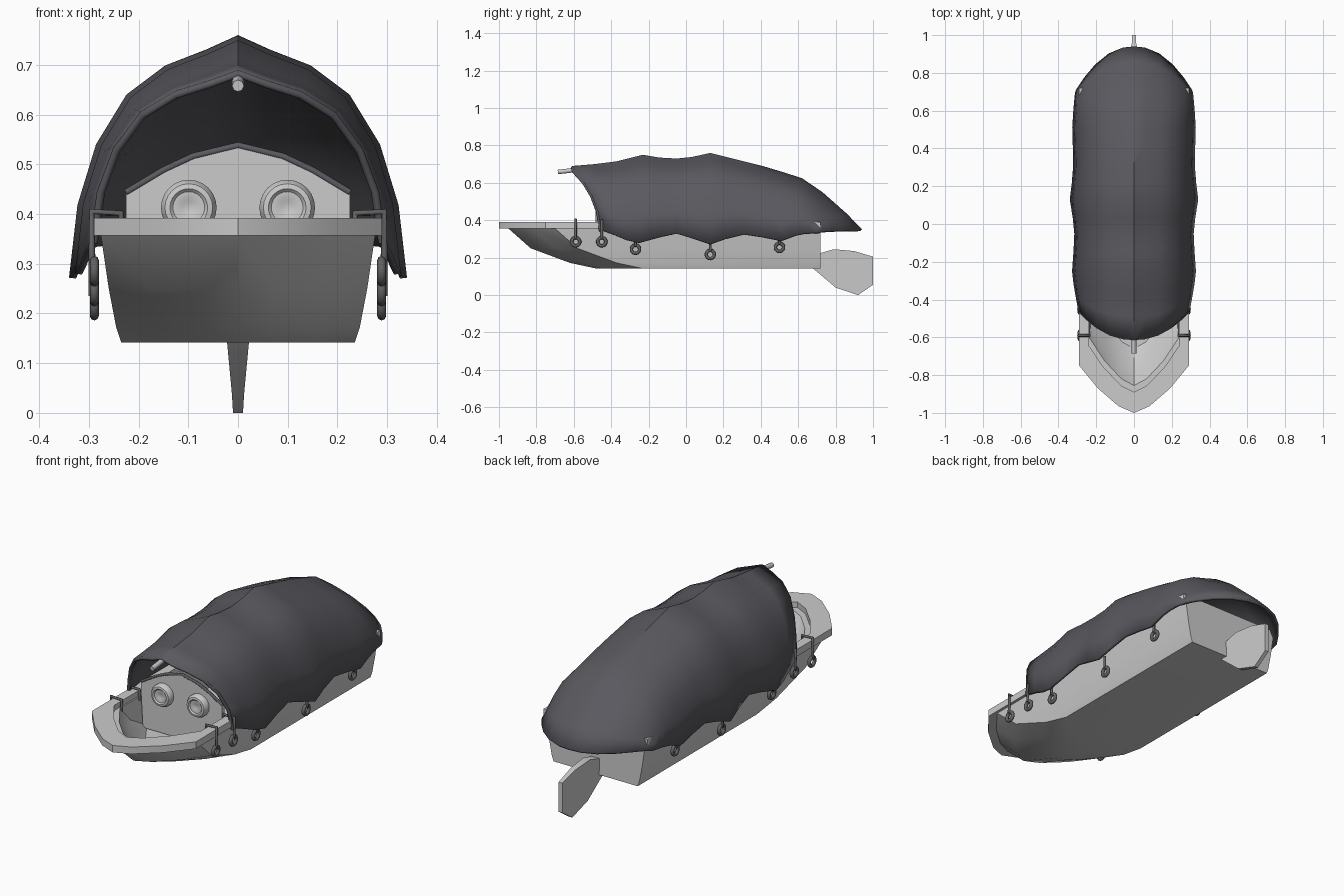
import bpy, bmesh, math
from mathutils import Matrix, Vector

if "Cube" in bpy.data.objects:
    bpy.data.objects.remove(bpy.data.objects["Cube"])


def make(name, verts, faces, mat=None, angle=30):
    me = bpy.data.meshes.new(name)
    bm = bmesh.new()
    vs = [bm.verts.new(v) for v in verts]
    for f in faces:
        bm.faces.new([vs[i] for i in f])
    bmesh.ops.recalc_face_normals(bm, faces=bm.faces)
    bm.to_mesh(me)
    bm.free()
    ob = bpy.data.objects.new(name, me)
    bpy.context.collection.objects.link(ob)
    if mat:
        me.materials.append(mat)
    bpy.ops.object.select_all(action='DESELECT')
    ob.select_set(True)
    bpy.context.view_layer.objects.active = ob
    if angle:
        bpy.ops.object.shade_smooth_by_angle(angle=math.radians(angle))
    return ob


def loft(rings, caps=False, loop=False):
    n = len(rings[0])
    verts = [v for r in rings for v in r]
    faces = []
    for a in range(len(rings) if loop else len(rings) - 1):
        b = (a + 1) % len(rings)
        for i in range(n):
            j = (i + 1) % n
            faces.append((a * n + i, a * n + j, b * n + j, b * n + i))
    if caps:
        faces += [tuple(range(n)), tuple(range(len(verts) - n, len(verts)))]
    return verts, faces


def outline(z, tip, hw, stern=0.72):
    # pointed-bow deck outline at one height
    half = [(hw, stern), (hw, tip + .25), (hw * .66, tip + .13), (hw * .28, tip + .035)]
    pts = half + [(0, tip)] + [(-x, y) for x, y in reversed(half)]
    return [(x, y, z) for x, y in pts]


def tube(name, path, r, sides=8):
    cu = bpy.data.curves.new(name, 'CURVE')
    cu.dimensions = '3D'
    cu.bevel_depth = r
    cu.bevel_resolution = sides // 4
    cu.use_fill_caps = True
    sp = cu.splines.new('POLY')
    sp.points.add(len(path) - 1)
    for p, co in zip(sp.points, path):
        p.co = (*co, 1)
    ob = bpy.data.objects.new(name, cu)
    bpy.context.collection.objects.link(ob)
    return ob


cloth = bpy.data.materials.new("dark_cloth")
cloth.diffuse_color = (0.10, 0.10, 0.115, 1)
cloth.use_nodes = True
cloth.node_tree.nodes["Principled BSDF"].inputs["Base Color"].default_value = cloth.diffuse_color
iron = bpy.data.materials.new("dark_iron")
iron.diffuse_color = (0.12, 0.12, 0.12, 1)
iron.use_nodes = True
iron.node_tree.nodes["Principled BSDF"].inputs["Base Color"].default_value = iron.diffuse_color

# hull shell: outside from keel to gunwale, then inside down to the floor
hull_rings = [outline(.142, -.48, .235), outline(.172, -.62, .245), outline(.25, -.83, .26),
              outline(.365, -.96, .277), outline(.365, -.855, .235, .69),
              outline(.28, -.78, .23, .69), outline(.21, -.66, .22, .69)]
make("hull", *loft(hull_rings, caps=True))

# gunwale
make("gunwale", *loft([outline(.357, -1, .29), outline(.392, -1, .29),
                       outline(.392, -.89, .242, .685), outline(.357, -.89, .242, .685)], loop=True))

# rudder: side profile, thick at the top and thin at the foot
prof = [(.68, .142), (.72, .225), (.79, .245), (.9, .235), (1, .205), (1, .055), (.92, 0), (.8, .04)]
make("rudder", *loft([[(s * (.010 + .012 * min(1, z / .14) * (1 - max(0, y - .72) / .28)), y, z)
                       for y, z in prof] for s in (-1, 1)], caps=True))

# canopy: (ridge y, ridge z, half width, hem z, y shift of the hem)
stations = [(-.61, .69, .295, .35, .15), (-.49, .70, .308, .325, .10), (-.37, .715, .32, .295, .05),
            (-.23, .75, .328, .28, -.02), (-.14, .735, .32, .31, 0), (-.05, .73, .316, .33, 0),
            (.03, .738, .324, .305, 0), (.13, .76, .34, .272, 0), (.21, .74, .33, .30, 0),
            (.31, .715, .322, .325, 0), (.41, .69, .324, .31, 0), (.51, .66, .327, .29, 0),
            (.62, .625, .322, .32, -.03), (.73, .55, .318, .33, -.09),
            (.86, .435, .314, .333, -.18), (.94, .352, .31, .335, -.235)]
section = [(0, 1), (.19, .94), (.43, .875), (.66, .755), (.84, .55), (.95, .3), (1, 0)]
section = [(-u, v) for u, v in reversed(section[1:])] + section
verts, n = [], len(section)
for y, top, w, hem, shift in stations:
    for u, v in section:
        verts.append((u * w, y + shift * abs(u) ** 2.2, hem + (top - hem) * v))
faces = [(a * n + i, a * n + i + 1, a * n + n + i + 1, a * n + n + i)
         for a in range(len(stations) - 1) for i in range(n - 1)]
canopy = make("canopy", verts, faces, cloth, 40)
up = sum(p.normal.z for p in canopy.data.polygons)
mod = canopy.modifiers.new("thickness", 'SOLIDIFY')
mod.thickness = .014
mod.offset = -1 if up > 0 else 1

# rolled hem along the front opening
hem = tube("canopy_front_hem", [(x * .985, y + .003, z - .008) for x, y, z in verts[:n]], .008)
hem.data.materials.append(cloth)

# ridge pole
tube("ridge_pole", [(0, -.685, .658), (0, -.6, .668), (0, -.45, .68)], .012)

# cabin bulkhead
half = [(.215, .215), (.225, .38), (.225, .44), (.15, .485), (.09, .513)]
wall = half + [(0, .535)] + [(-x, z) for x, z in reversed(half)]
make("bulkhead", *loft([[(x, y, z) for x, z in wall] for y in (-.45, -.43)], caps=True))

# dark trim on the bulkhead top
arch = wall[2:-2]
trim = tube("bulkhead_trim", [(x, -.445, z + .003) for x, z in arch], .007)
trim.data.materials.append(cloth)

# round dished lids on the bulkhead
lid = [(.056, 0), (.056, .018), (.048, .032), (.038, .034), (.032, .028), (.02, .028), (.012, .024)]
for side, sx in (("left", -1), ("right", 1)):
    rings = [[(sx * .099 + r * math.cos(t), -.45 - d, .413 + r * math.sin(t))
              for t in (k * math.tau / 24 for k in range(24))] for r, d in lid]
    make("round_lid_" + side, *loft(rings, caps=True))

# hanging rings with their ties on both sides: (y, ring z, tie top z)
ties = [(-.59, .285, .405), (-.45, .285, .40), (-.27, .245, .31), (.13, .217, .30), (.5, .255, .32)]
for sx in (-1, 1):
    for k, (y, z, top) in enumerate(ties):
        x = sx * .289
        bpy.ops.mesh.primitive_torus_add(major_radius=.022, minor_radius=.009, major_segments=14,
                                         minor_segments=8, location=(x, y, z),
                                         rotation=(0, math.pi / 2, 0))
        ring = bpy.context.object
        ring.name = "tie_ring"
        ring.data.materials.append(iron)
        bpy.ops.object.shade_smooth()
        path = [(x + sx * .005, y, z + .018), (x + sx * .005, y, top)]
        if k < 2:
            # hooked over the gunwale
            path += [(sx * .236, y, .402), (sx * .236, y, .345)]
        tie = tube("tie", path, .007)
        tie.data.materials.append(iron)
